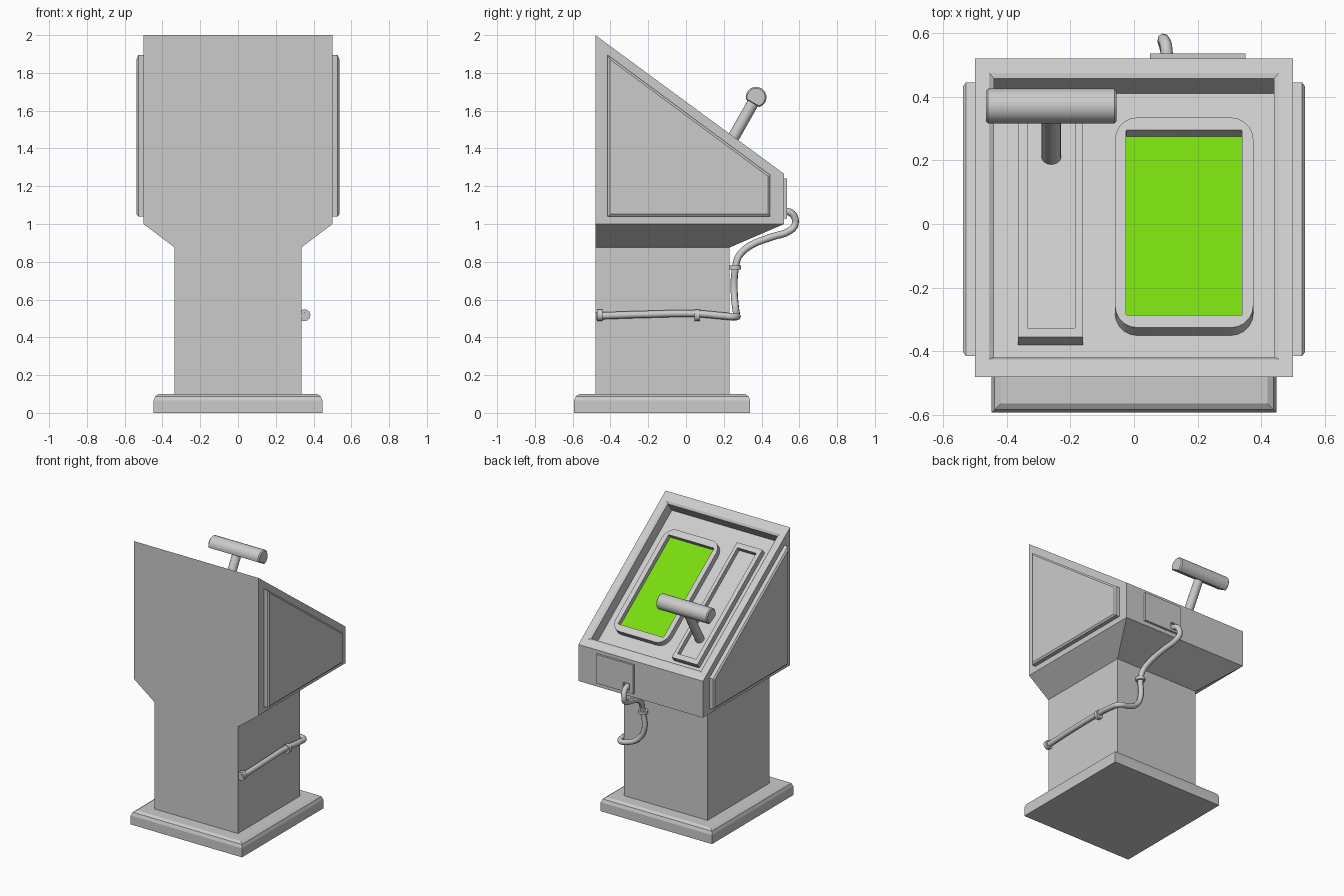
import bpy, bmesh, math
from mathutils import Vector

if "Cube" in bpy.data.objects:
    bpy.data.objects.remove(bpy.data.objects["Cube"])

NY, NZ = 0.592, 0.806            # normal of the sloped control face


def slope(x, v, h=0.0):
    """Point on the sloped face at plan position x, v, raised h along its normal."""
    return (x, v + NY * h, 2 - 0.735 * (v + 0.48) + NZ * h)


def loft(name, rings, smooth=None, cap_end=True):
    bm = bmesh.new()
    loops = [[bm.verts.new(p) for p in r] for r in rings]
    n = len(loops[0])
    for a, b in zip(loops, loops[1:]):
        for i in range(n):
            j = (i + 1) % n
            bm.faces.new((a[i], a[j], b[j], b[i]))
    bm.faces.new(loops[0][::-1])
    if cap_end:
        bm.faces.new(loops[-1])
    bmesh.ops.recalc_face_normals(bm, faces=bm.faces)
    me = bpy.data.meshes.new(name)
    bm.to_mesh(me)
    bm.free()
    ob = bpy.data.objects.new(name, me)
    bpy.context.collection.objects.link(ob)
    if smooth:
        bpy.ops.object.select_all(action='DESELECT')
        ob.select_set(True)
        bpy.context.view_layer.objects.active = ob
        bpy.ops.object.shade_smooth_by_angle(angle=math.radians(smooth))
    return ob


def rect(x0, x1, y0, y1):
    return [(x0, y0), (x1, y0), (x1, y1), (x0, y1)]


def flat(r, z):
    return [(x, y, z) for x, y in r]


def tilted(r, h):
    return [slope(x, v, h) for x, v in r]


def round_rect(x0, x1, y0, y1, r, seg=5):
    pts = []
    for k, (cx, cy) in enumerate(((x1 - r, y1 - r), (x0 + r, y1 - r), (x0 + r, y0 + r), (x1 - r, y0 + r))):
        for i in range(seg + 1):
            a = math.pi / 2 * (k + i / seg)
            pts.append((cx + r * math.cos(a), cy + r * math.sin(a)))
    return pts


def rod(name, a, b, r, seg=16):
    a, b = Vector(a), Vector(b)
    q = (b - a).to_track_quat('Z', 'Y')
    circle = [q @ Vector((r * math.cos(t), r * math.sin(t), 0))
              for t in (2 * math.pi * i / seg for i in range(seg))]
    return loft(name, [[a + c for c in circle], [b + c for c in circle]], 40)


# foot plate with rounded top edge
loft("base", [flat(rect(-.447 + d, .447 - d, -.592 + d, .34 - d), z)
              for d, z in ((0, 0), (0, .065), (.009, .088), (.028, .1))])

# column, flare, wedge-shaped head and recessed control face
column = rect(-.335, .335, -.48, .23)
head = rect(-.5, .5, -.48, .52)
loft("console_body", [
    flat(column, .05), flat(column, .875), flat(head, 1.0), tilted(head, 0),
    tilted(rect(-.455, .455, -.425, .475), 0),
    tilted(rect(-.44, .44, -.413, .463), -.01),
    tilted(rect(-.44, .44, -.413, .463), -.09)])

# raised side panels
panel = [(-.415, 1.895), (-.415, 1.04), (.445, 1.04), (.445, 1.26)]
inner = [(-.403, 1.872), (-.403, 1.052), (.433, 1.052), (.433, 1.254)]
for side, s in (("left", -1), ("right", 1)):
    loft(side + "_side_panel", [[(s * x, y, z) for y, z in prof]
                                for x, prof in ((.49, panel), (.528, panel), (.537, inner))])

# screen bezel and screen
outer = round_rect(-.06, .375, -.297, .363, .07)
hole = round_rect(-.025, .34, -.257, .323, .002)
loft("screen_bezel", [tilted(outer, -.1), tilted(outer, -.048), tilted(hole, -.048), tilted(hole, -.084)], 30)
glass = rect(-.025, .34, -.257, .323)
screen = loft("screen", [tilted(glass, -.09), tilted(glass, -.081)])
green = bpy.data.materials.new("screen_green")
green.diffuse_color = (0.19, 0.71, 0.005, 1)
green.use_nodes = True
green.node_tree.nodes["Principled BSDF"].inputs["Base Color"].default_value = green.diffuse_color
screen.data.materials.append(green)

# lever track
track = rect(-.365, -.16, -.327, .42)
slot = rect(-.335, -.185, -.298, .39)
loft("lever_track", [tilted(track, -.1), tilted(track, -.048), tilted(slot, -.048), tilted(slot, -.083)])

# lever stem and D-shaped grip
rod("lever_stem", (-.26, .21, 1.385), (-.26, .365, 1.66), .031)
axis, across = Vector((0, .49, .872)), Vector((0, .872, -.49))
grip = []
for i in range(17):
    a = math.radians(-42 + 264 * i / 16)
    grip.append(across * math.cos(a) + axis * math.sin(a))
centre = Vector((0, .371, 1.671))
loft("lever_grip", [[centre + p * r + Vector((x, 0, 0)) for p in grip]
                    for x, r in ((-.465, .048), (-.458, .055), (-.062, .055), (-.055, .048))], 30)


# rear connector plate with square cable hole
def box(name, x0, x1, y0, y1, z0, z1):
    return loft(name, [flat(rect(x0, x1, y0, y1), z) for z in (z0, z1)])


plate = box("connector_plate", .05, .35, .51, .535, 1.03, 1.24)
cutter = box("cable_hole_cutter", .08, .13, .521, .6, 1.045, 1.095)
cutter.hide_render = True
cutter.hide_set(True)
cut = plate.modifiers.new("cable_hole", 'BOOLEAN')
cut.object = cutter
cut.solver = 'EXACT'

# cable running from the plate around the column
path = [(.105, .515, 1.07), (.1, .562, 1.055), (.092, .578, 1.0), (.1, .55, .965), (.12, .45, .93),
        (.14, .34, .885), (.158, .28, .83), (.163, .262, .77), (.155, .255, .65), (.2, .262, .56),
        (.28, .268, .518), (.345, .262, .508), (.358, .2, .513), (.355, .06, .525),
        (.357, -.2, .522), (.355, -.475, .513)]
cu = bpy.data.curves.new("cable", 'CURVE')
cu.dimensions = '3D'
cu.bevel_depth = .019
cu.bevel_resolution = 2
cu.resolution_u = 4
cu.use_fill_caps = True
sp = cu.splines.new('BEZIER')
sp.bezier_points.add(len(path) - 1)
for bp, p in zip(sp.bezier_points, path):
    bp.co = p
    bp.handle_left_type = bp.handle_right_type = 'AUTO'
bpy.context.collection.objects.link(bpy.data.objects.new("cable", cu))

# cable clips
for i, y in enumerate((-.457, .06)):
    rod("side_cable_clip_%d" % (i + 1), (.352, y - .014, .517), (.352, y + .014, .517), .032, 10)
rod("rear_cable_clip", (.162, .26, .758), (.162, .26, .78), .032, 10)
